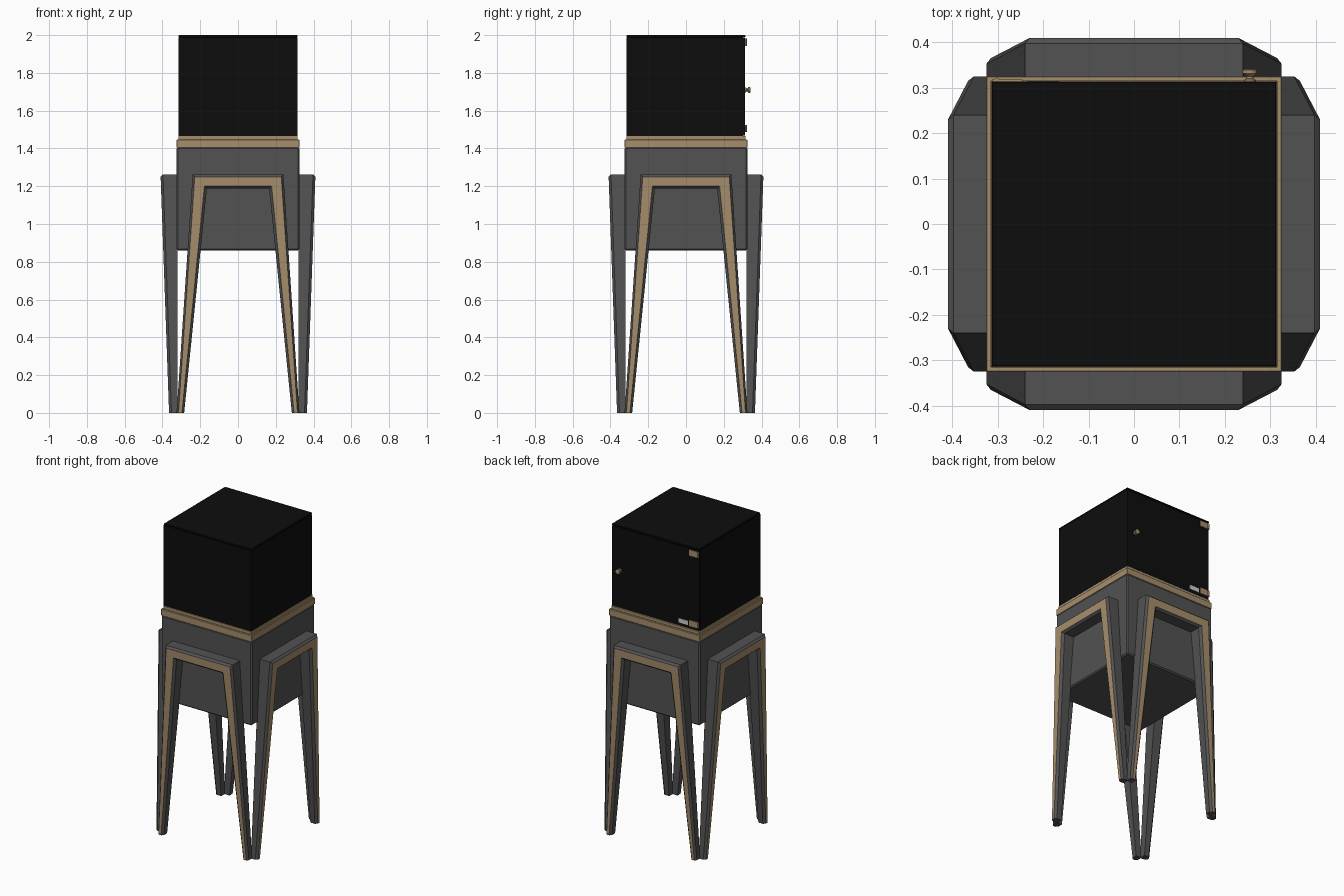
import bpy, bmesh
from math import pi
from mathutils import Matrix

if "Cube" in bpy.data.objects:
    bpy.data.objects.remove(bpy.data.objects["Cube"])


def material(name, rgb):
    m = bpy.data.materials.new(name)
    m.diffuse_color = (*rgb, 1)
    m.use_nodes = True
    m.node_tree.nodes["Principled BSDF"].inputs["Base Color"].default_value = m.diffuse_color
    return m


GREY = material("dark_grey", (0.085, 0.085, 0.085))
GOLD = material("brass", (0.38, 0.27, 0.15))
BLACK = material("black_glass", (0.004, 0.004, 0.004))
SILVER = material("silver", (0.6, 0.6, 0.6))


def finish(name, bm, mats):
    bmesh.ops.recalc_face_normals(bm, faces=bm.faces[:])
    me = bpy.data.meshes.new(name)
    bm.to_mesh(me)
    bm.free()
    for m in mats:
        me.materials.append(m)
    ob = bpy.data.objects.new(name, me)
    bpy.context.collection.objects.link(ob)
    return ob


def box(name, lo, hi, mat, bevel=0.0):
    bm = bmesh.new()
    size = [h - l for l, h in zip(lo, hi)]
    mid = [(h + l) / 2 for l, h in zip(lo, hi)]
    bmesh.ops.create_cube(bm, size=1, matrix=Matrix.Translation(mid) @ Matrix.Diagonal((*size, 1)))
    ob = finish(name, bm, [mat])
    if bevel:
        mod = ob.modifiers.new("bevel", "BEVEL")
        mod.width, mod.segments = bevel, 1
    return ob


def leg_frame(name, angle):
    """Inverted U frame with vertical back, raked front and chamfered brass face."""
    def loop(half):  # right half outer-bottom, outer-top, inner-top, inner-bottom
        ob_, ot, it, ib = half
        neg = lambda p: (-p[0], p[1])
        return [neg(ob_), neg(ot), ot, ob_, ib, it, neg(it), neg(ib)]
    outer = loop([(0.325, 0), (0.24, 1.262), (0.165, 1.188), (0.285, 0)])
    face = loop([(0.315, 0), (0.229, 1.25), (0.178, 1.2), (0.297, 0)])
    front = lambda z: -(0.365 + 0.045 * z / 1.26)
    bm = bmesh.new()
    back = [bm.verts.new((x, -0.32, z)) for x, z in outer]
    mid = [bm.verts.new((x, front(z) + 0.013, z)) for x, z in outer]
    tip = [bm.verts.new((x, front(z), z)) for x, z in face]
    for a, b in ((back, mid), (mid, tip)):
        for i in range(8):
            j = (i + 1) % 8
            bm.faces.new((a[i], a[j], b[j], b[i]))
    for q in ((0, 1, 6, 7), (1, 2, 5, 6), (2, 3, 4, 5)):
        bm.faces.new([back[i] for i in q])
        bm.faces.new([tip[i] for i in q]).material_index = 1
    bm.transform(Matrix.Rotation(angle, 4, 'Z'))
    return finish(name, bm, [GREY, GOLD])


# Plinth body and brass trim
box("plinth_body", (-0.325, -0.325, 0.86), (0.325, 0.325, 1.407), GREY, 0.008)
box("brass_band", (-0.325, -0.325, 1.404), (0.325, 0.325, 1.447), GOLD, 0.002)
box("brass_step", (-0.316, -0.316, 1.446), (0.316, 0.316, 1.467), GOLD, 0.002)

# Four leg frames
for i, side in enumerate(("front", "right", "back", "left")):
    leg_frame(side + "_leg_frame", i * pi / 2)

# Glass case: walls, lid and rear door
W, T, Z0, Z1 = 0.314, 0.012, 1.466, 2.0
box("case_floor", (-W + T, -W + T, Z0), (W - T, W - T, Z0 + 0.006), BLACK)
box("case_front", (-W, -W, Z0), (W, -W + T, Z1 - T), BLACK)
for s, n in ((-1, "left"), (1, "right")):
    xs = sorted((s * W, s * (W - T)))
    box("case_" + n, (xs[0], -W + T, Z0), (xs[1], W - T, Z1 - T), BLACK)
box("case_lid", (-W, -W, Z1 - T), (W, W, Z1), BLACK, 0.003)
box("rear_door", (-W + 0.003, W - T, Z0 + 0.003), (W - 0.001, W - 0.001, Z1 - T - 0.003), BLACK)

# Hinges with pins, and lock plate
for z, n in ((1.962, "upper"), (1.505, "lower")):
    box(n + "_hinge", (-0.312, W - 0.002, z - 0.019), (-0.245, W + 0.004, z + 0.019), GOLD)
    bm = bmesh.new()
    bmesh.ops.create_cone(bm, cap_ends=True, segments=12, radius1=0.005, radius2=0.005, depth=0.038,
                          matrix=Matrix.Translation((-0.302, W + 0.003, z)))
    finish(n + "_hinge_pin", bm, [GOLD])
box("lock_plate", (-0.235, W - 0.002, 1.487), (-0.165, W + 0.001, 1.515), SILVER)

# Door knob: lathed profile of (radius, y)
bm = bmesh.new()
prof = [(0.013, 0.312), (0.013, 0.317), (0.008, 0.32), (0.008, 0.325), (0.016, 0.331), (0.016, 0.339), (0.012, 0.341)]
N = 20
rings = []
for r, y in prof:
    ring = bmesh.ops.create_circle(bm, segments=N, radius=r,
                                   matrix=Matrix.Translation((0.255, y, 1.71)) @ Matrix.Rotation(pi / 2, 4, 'X'))
    rings.append(ring["verts"])
for a, b in zip(rings, rings[1:]):
    for i in range(N):
        j = (i + 1) % N
        bm.faces.new((a[i], a[j], b[j], b[i]))
bm.faces.new(rings[0])
bm.faces.new(rings[-1])
knob = finish("door_knob", bm, [GOLD])
bpy.context.view_layer.objects.active = knob
knob.select_set(True)
bpy.ops.object.shade_smooth_by_angle()
